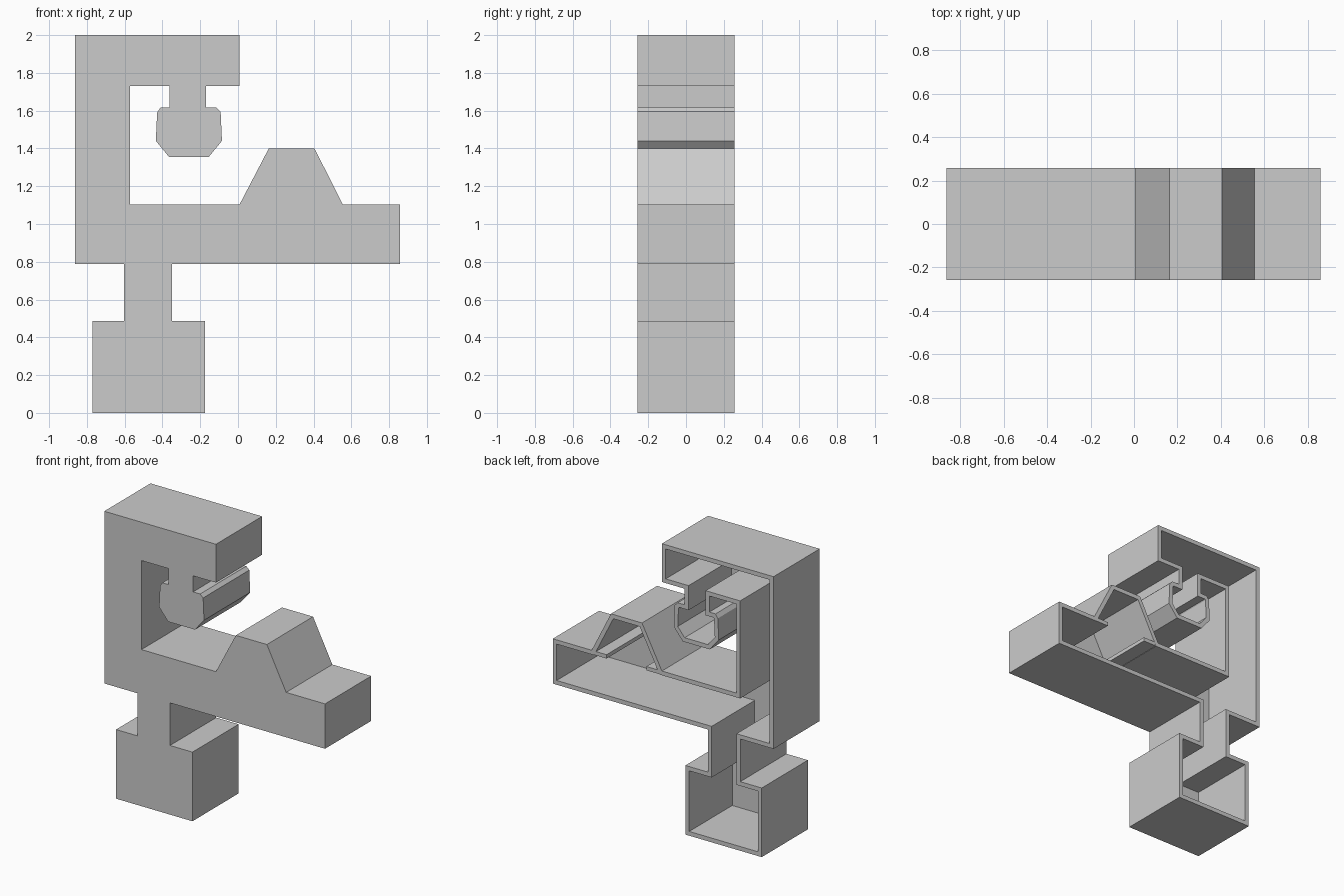
import bpy, bmesh
from mathutils import Vector

if "Cube" in bpy.data.objects:
    bpy.data.objects.remove(bpy.data.objects["Cube"])

Y0, Y1 = -0.257, 0.257   # front and open back
WALL, PLATE = 0.03, 0.035

# Outer silhouette in x/z, counter-clockwise
OUTLINE = [
    (-0.77, 0), (-0.175, 0), (-0.175, 0.487), (-0.35, 0.487), (-0.35, 0.787),
    (0.858, 0.787), (0.858, 1.103), (0.555, 1.103), (0.405, 1.4), (0.163, 1.4),
    (0.008, 1.103), (-0.572, 1.103), (-0.572, 1.73), (-0.362, 1.73),
    (-0.362, 1.617), (-0.41, 1.617), (-0.428, 1.59), (-0.435, 1.44),
    (-0.365, 1.355), (-0.155, 1.355), (-0.085, 1.44), (-0.092, 1.595),
    (-0.115, 1.617), (-0.17, 1.617), (-0.17, 1.73), (0.008, 1.73),
    (0.008, 2.0), (-0.862, 2.0), (-0.862, 0.787), (-0.603, 0.787),
    (-0.603, 0.487), (-0.77, 0.487)]


def inset(points, d):
    """Offset a counter-clockwise profile inwards with mitred corners."""
    pts = [Vector(p) for p in points]
    out = []
    for i, p in enumerate(pts):
        a = (p - pts[i - 1]).normalized()
        b = (pts[(i + 1) % len(pts)] - p).normalized()
        na, nb = Vector((-a.y, a.x)), Vector((-b.y, b.x))
        out.append(p + (na + nb) * d / (1 + na.dot(nb)))
    return out


def finish(bm, name):
    bmesh.ops.recalc_face_normals(bm, faces=bm.faces)
    mesh = bpy.data.meshes.new(name)
    bm.to_mesh(mesh)
    bm.free()
    ob = bpy.data.objects.new(name, mesh)
    bpy.context.collection.objects.link(ob)
    return ob


# Hollow shell: closed front plate, walls, open back
bm = bmesh.new()
inner = inset(OUTLINE, WALL)
rings = [[bm.verts.new((x, y, z)) for x, z in prof] for prof, y in
         ((OUTLINE, Y0), (OUTLINE, Y1), (inner, Y1), (inner, Y0 + PLATE))]
for r0, r1 in zip(rings, rings[1:]):
    for i in range(len(r0)):
        j = (i + 1) % len(r0)
        bm.faces.new((r0[i], r0[j], r1[j], r1[i]))
bm.faces.new(rings[0])
bm.faces.new(rings[3])
finish(bm, "bracket_shell")

# Small ledges at the foot of the hollow wedge
for name, x0, x1 in (("left_ledge", 0.02, 0.13), ("right_ledge", 0.44, 0.54)):
    bm = bmesh.new()
    bmesh.ops.create_cube(bm, size=1)
    for v in bm.verts:
        v.co = (x0 if v.co.x < 0 else x1,
                Y0 + 0.01 if v.co.y < 0 else Y1 - 0.001,
                1.075 if v.co.z < 0 else 1.102)
    finish(bm, name)
